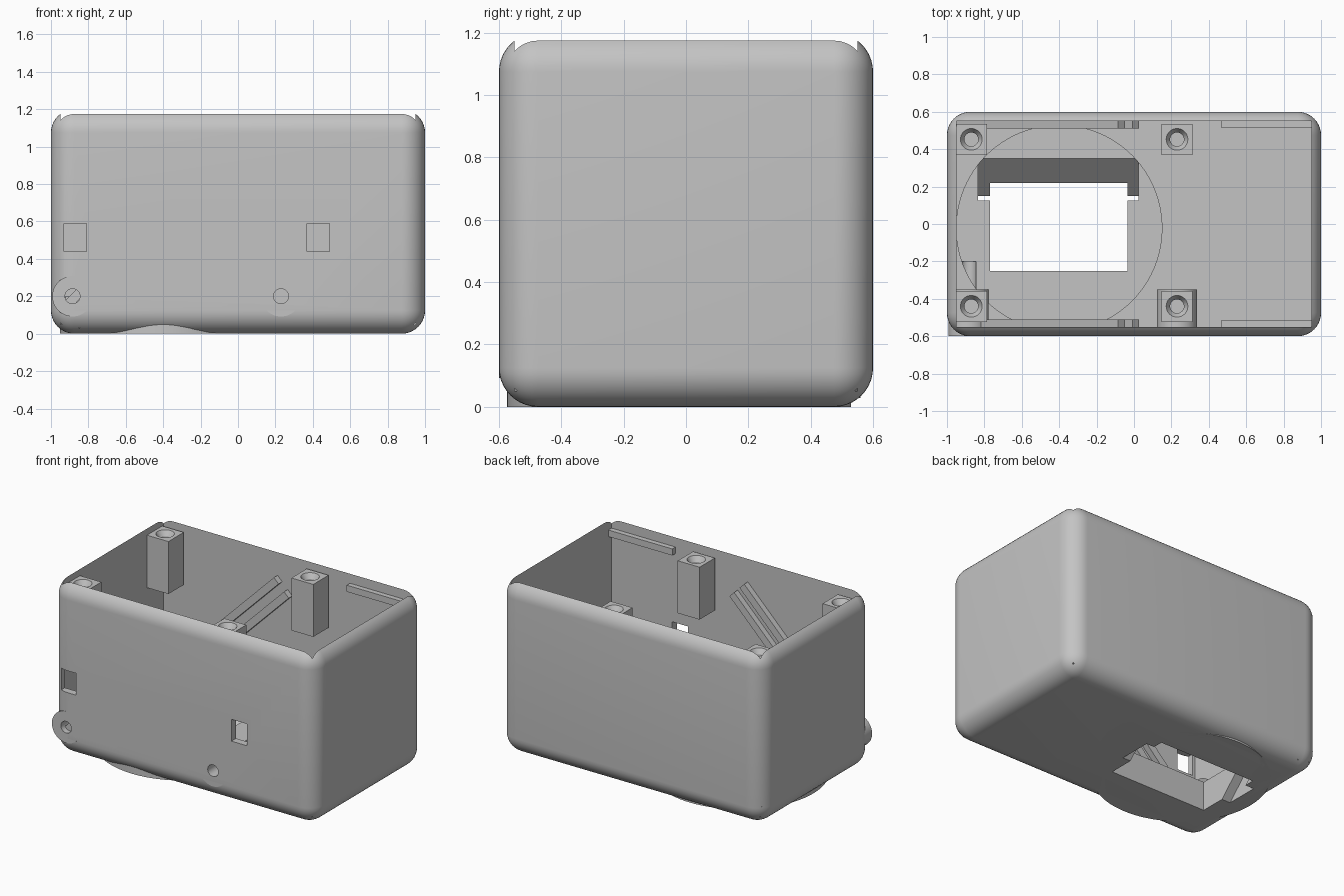
import bpy, bmesh, math
from mathutils import Matrix, Vector

default = bpy.data.objects.get("Cube")
if default:
    bpy.data.objects.remove(default, do_unlink=True)

grey = bpy.data.materials.new("plain_grey")
grey.use_nodes = True
COLOUR = (0.55, 0.55, 0.55, 1)
grey.diffuse_color = COLOUR
grey.node_tree.nodes["Principled BSDF"].inputs["Base Color"].default_value = COLOUR


def finish(name, bm):
    bmesh.ops.recalc_face_normals(bm, faces=bm.faces)
    mesh = bpy.data.meshes.new(name)
    bm.to_mesh(mesh)
    bm.free()
    mesh.materials.append(grey)
    ob = bpy.data.objects.new(name, mesh)
    bpy.context.collection.objects.link(ob)
    return ob


def box(name, xs, ys, zs, bevel=0):
    """Box between pairs of limits, with optional rounded edges."""
    bm = bmesh.new()
    bmesh.ops.create_cube(bm, size=1)
    for v in bm.verts:
        v.co = Vector([sum(r) / 2 + c * (r[1] - r[0]) for r, c in zip((xs, ys, zs), v.co)])
    if bevel:
        bmesh.ops.bevel(bm, geom=bm.edges[:], offset=bevel, segments=10,
                        profile=0.5, affect='EDGES')
    return finish(name, bm)


def cylinder(name, centre, r1, r2, depth, axis='Z', sides=48):
    bm = bmesh.new()
    bmesh.ops.create_cone(bm, cap_ends=True, segments=sides, radius1=r1, radius2=r2, depth=depth)
    if axis == 'Y':
        bm.transform(Matrix.Rotation(math.pi / 2, 4, 'X'))
    bm.transform(Matrix.Translation(centre))
    return finish(name, bm)


def prism_x(name, profile, x0, x1):
    """Extrude a y-z profile along x."""
    bm = bmesh.new()
    face = bm.faces.new([bm.verts.new((x0, y, z)) for y, z in profile])
    ext = bmesh.ops.extrude_face_region(bm, geom=[face])["geom"]
    bmesh.ops.translate(bm, vec=(x1 - x0, 0, 0),
                        verts=[g for g in ext if isinstance(g, bmesh.types.BMVert)])
    return finish(name, bm)


def cut(target, cutters):
    for c in cutters:
        c.hide_render = True
        mod = target.modifiers.new("cut", 'BOOLEAN')
        mod.operation, mod.solver, mod.object = 'DIFFERENCE', 'EXACT', c
        bpy.context.view_layer.objects.active = target
        bpy.ops.object.modifier_apply(modifier=mod.name)


def discard(cutters):
    for c in cutters:
        bpy.data.objects.remove(c, do_unlink=True)


def smooth(ob):
    bpy.ops.object.select_all(action='DESELECT')
    ob.select_set(True)
    bpy.context.view_layer.objects.active = ob
    bpy.ops.object.shade_smooth_by_angle(angle=math.radians(30))


X_MOUNTS = (-0.885, 0.23)
SLAB_TOP = 0.2

# Rounded outer body and round floor slab
shell = box("shell", (-1, 1), (-0.6, 0.6), (0, 1.2), bevel=0.125)
slab = cylinder("floor_slab", (-0.4, -0.022, SLAB_TOP / 2), 0.552, 0.552, SLAB_TOP, sides=96)

# Square cavity, open at the top
cavity = box("cavity_cutter", (-0.95, 0.95), (-0.55, 0.55), (0.05, 1.5))

# Floor opening and the slanted slot that crosses it
opening = box("opening_cutter", (-0.77, -0.035), (-0.25, 0.22), (-0.1, 0.4))
low, high = -0.1, 0.3
slot = prism_x("slot_cutter", [(y + z - SLAB_TOP, z) for y, z in
                               ((0.125, low), (0.35, low), (0.35, high), (0.125, high))],
               -0.835, 0.025)

# Two rectangular windows in the front wall
windows = [box("window_cutter", (x, x + 0.12), (-0.7, -0.5), (0.44, 0.59)) for x in (-0.93, 0.37)]

# Screw holes through the front bosses
bores = [cylinder("bore_cutter", (x, -0.5, 0.2), 0.04, 0.04, 0.6, 'Y', 32) for x in X_MOUNTS]

cut(shell, [cavity, opening, slot] + windows + bores)
cut(slab, [opening, slot] + bores)
for x, side, bore in zip(X_MOUNTS, ("right", "left"), bores):
    boss = cylinder(side + "_screw_boss", (x, -0.475, 0.2), 0.108, 0.108, 0.25, 'Y')
    cut(boss, [bore])
    smooth(boss)
discard([cavity, opening, slot] + windows + bores)
smooth(shell)
smooth(slab)

# Square lid posts with countersunk holes
POST_TOP, HALF = 1.13, 0.083
for y, end in ((-0.44, "front"), (0.4525, "back")):
    for x, side in ((-0.87, "right"), (0.23, "left")):
        post = box(f"{end}_{side}_post", (x - HALF, x + HALF), (y - HALF, y + HALF),
                   (POST_TOP - 0.36, POST_TOP))
        hole = cylinder("hole_cutter", (x, y, POST_TOP - 0.1), 0.037, 0.037, 0.24, sides=32)
        sink = cylinder("sink_cutter", (x, y, POST_TOP - 0.01), 0.037, 0.067, 0.05, sides=32)
        cut(post, [hole, sink])
        discard([hole, sink])
        smooth(post)

for s, end in ((-1, "front"), (1, "back")):
    ys = sorted((s * 0.51, s * 0.56))
    # Paired diagonal guide rails on the long walls
    for label, x_top, z_top, length in (("upper", -0.067, 1.0, 1.25), ("lower", 0.01, 0.923, 1.24)):
        rail = box(f"{end}_{label}_rail", (-length, 0), ys, (-0.025, 0.025))
        rail.data.transform(Matrix.Translation((x_top, 0, z_top))
                            @ Matrix.Rotation(-math.pi / 4, 4, 'Y'))
    # Short lid ledge near the rim
    box(f"{end}_lid_ledge", (0.465, 0.955), sorted((s * 0.515, s * 0.555)), (1.065, 1.11))
